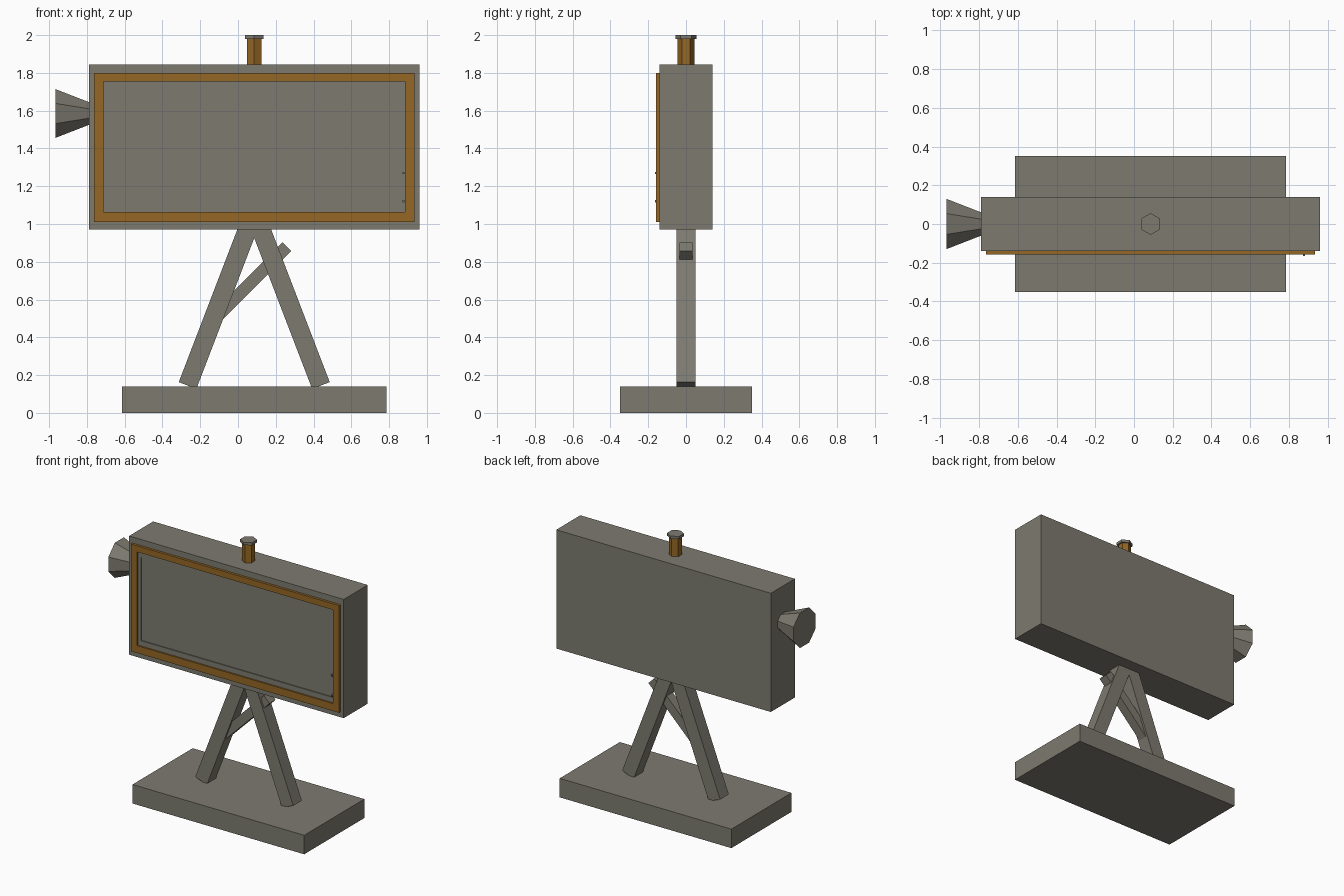
import bpy, bmesh, math
from mathutils import Matrix

if "Cube" in bpy.data.objects:
    bpy.data.objects.remove(bpy.data.objects["Cube"])


def material(name, rgb):
    m = bpy.data.materials.new(name)
    m.diffuse_color = (*rgb, 1)
    m.use_nodes = True
    m.node_tree.nodes["Principled BSDF"].inputs["Base Color"].default_value = m.diffuse_color
    return m


GREY = material("stone_grey", (0.205, 0.195, 0.160))
BROWN = material("bronze_brown", (0.30, 0.135, 0.018))


def finish(name, bm, mat):
    bmesh.ops.recalc_face_normals(bm, faces=bm.faces)
    me = bpy.data.meshes.new(name)
    bm.to_mesh(me)
    bm.free()
    me.materials.append(mat)
    ob = bpy.data.objects.new(name, me)
    bpy.context.collection.objects.link(ob)
    return ob


def box(name, x, y, z, mat=GREY):
    """Box from (min, max) pairs."""
    bm = bmesh.new()
    bmesh.ops.create_cube(bm, size=1)
    for v in bm.verts:
        for i, (a, b) in enumerate((x, y, z)):
            v.co[i] = a if v.co[i] < 0 else b
    return finish(name, bm, mat)


def beam(name, start, end, width, depth):
    """Square-ended beam between two points in the xz plane."""
    (x0, z0), (x1, z1) = start, end
    dx, dz = x1 - x0, z1 - z0
    bm = bmesh.new()
    bmesh.ops.create_cube(bm, size=1)
    bmesh.ops.scale(bm, vec=(width, depth, math.hypot(dx, dz)), verts=bm.verts)
    m = Matrix.Translation(((x0 + x1) / 2, 0, (z0 + z1) / 2)) @ Matrix.Rotation(math.atan2(dx, dz), 4, 'Y')
    bmesh.ops.transform(bm, matrix=m, verts=bm.verts)
    return finish(name, bm, GREY)


def prism(name, sides, r1, r2, depth, matrix, mat):
    bm = bmesh.new()
    bmesh.ops.create_cone(bm, cap_ends=True, segments=sides, radius1=r1, radius2=r2,
                          depth=depth, matrix=matrix)
    return finish(name, bm, mat)


def border(name, outer, inner, y, mat):
    """Rectangular frame; outer and inner are x0, x1, z0, z1."""
    loops = []
    bm = bmesh.new()
    for x0, x1, z0, z1 in (outer, inner):
        for yy in y:
            loops.append([bm.verts.new((a, yy, b)) for a, b in ((x0, z0), (x1, z0), (x1, z1), (x0, z1))])
    of, ob, nf, nb = loops
    for a, b in ((of, ob), (ob, nb), (nb, nf), (nf, of)):
        for i in range(4):
            j = (i + 1) % 4
            bm.faces.new((a[i], a[j], b[j], b[i]))
    return finish(name, bm, mat)


CX = 0.086  # centre line of the stand

# Base slab and main cabinet
box("base", (-0.615, 0.785), (-0.35, 0.35), (0, 0.14))
box("cabinet", (-0.79, 0.96), (-0.14, 0.14), (0.97, 1.845))

# A-shaped legs and the diagonal brace
for side, label in ((-1, "left_leg"), (1, "right_leg")):
    beam(label, (CX + side * 0.353, 0.145), (CX, 1.065), 0.10, 0.10)
beam("diagonal_brace", (-0.115, 0.506), (0.259, 0.88), 0.066, 0.07)

# Front frame
border("front_frame", (-0.763, 0.935, 1.01, 1.80), (-0.712, 0.885, 1.064, 1.755), (-0.158, -0.139), BROWN)

# Thin inner trim, interrupted at the lower right
FRONT = (-0.147, -0.139)
box("trim_left", (-0.712, -0.69), FRONT, (1.064, 1.755))
box("trim_top", (-0.69, 0.885), FRONT, (1.718, 1.755))
box("trim_bottom", (-0.69, 0.885), FRONT, (1.064, 1.103))
box("trim_right", (0.857, 0.885), FRONT, (1.28, 1.718))
for i, z in enumerate((1.12, 1.27)):
    box(f"latch_pin_{i + 1}", (0.872, 0.882), (-0.165, -0.139), (z - 0.006, z + 0.006))

# Flared side horn, wide end outwards
prism("side_horn", 8, 0.062, 0.14, 0.185,
      Matrix.Translation((-0.8745, 0, 1.585)) @ Matrix.Rotation(-math.pi / 2, 4, 'Y')
      @ Matrix.Rotation(math.pi / 8, 4, 'Z'), GREY)

# Hexagonal chimney with a cap
TURN = Matrix.Rotation(math.pi / 6, 4, 'Z')


def hexagon(name, r, z0, z1, mat):
    ob = prism(name, 6, r, r, z1 - z0, Matrix.Translation((CX, 0, (z0 + z1) / 2)), mat)
    # Point the corners along y
    top = max(v.co.y for v in ob.data.vertices)
    if top < r * 0.95:
        c = Matrix.Translation((CX, 0, 0))
        ob.data.transform(c @ TURN @ c.inverted())


hexagon("chimney", 0.044, 1.84, 1.98, BROWN)
hexagon("chimney_cap", 0.056, 1.98, 2.0, GREY)
